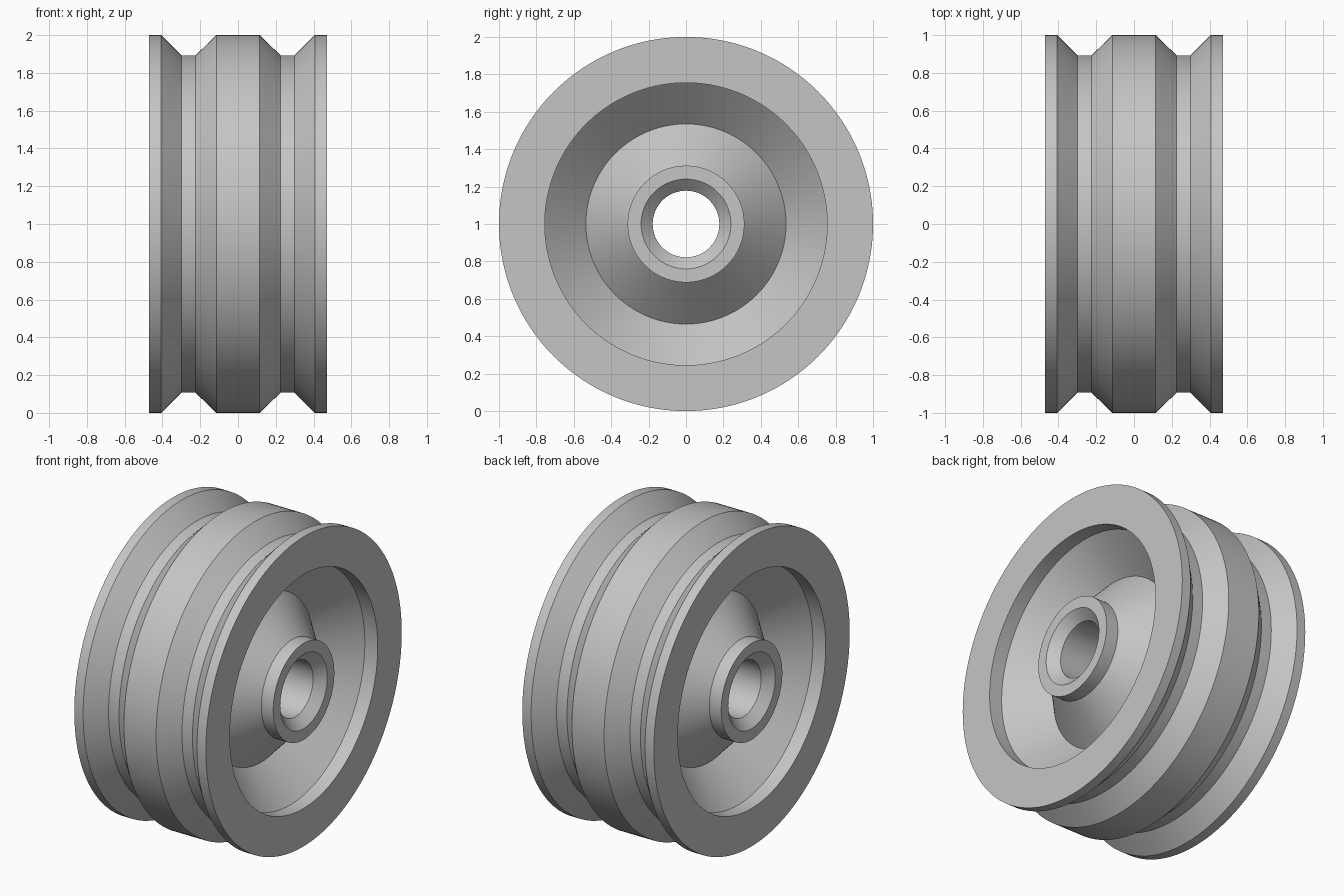
import bpy, bmesh
from math import cos, sin, tau, radians

default = bpy.data.objects.get("Cube")
if default:
    bpy.data.objects.remove(default, do_unlink=True)

SEGMENTS = 160

# Half cross-section (axial x, radius), from the tread round to the bore
half = [
    (0.115, 1.0), (0.225, 0.893), (0.30, 0.893), (0.407, 1.0),  # V groove
    (0.47, 1.0), (0.47, 0.755),                                 # rim face
    (0.378, 0.755), (0.17, 0.535), (0.385, 0.312),              # dished web
    (0.47, 0.312), (0.47, 0.24), (0.412, 0.178),                # hub and bore chamfer
]
profile = half + [(-x, r) for x, r in reversed(half)]


def revolve(name, profile, material):
    """Turn a closed profile about the x axis, with the axle at z = 1."""
    bm = bmesh.new()
    rings = []
    for i in range(SEGMENTS):
        a = tau * i / SEGMENTS
        rings.append([bm.verts.new((x, r * sin(a), 1 + r * cos(a))) for x, r in profile])
    n = len(profile)
    for i, ring in enumerate(rings):
        following = rings[(i + 1) % SEGMENTS]
        for j in range(n):
            k = (j + 1) % n
            bm.faces.new((ring[j], ring[k], following[k], following[j]))
    bmesh.ops.recalc_face_normals(bm, faces=bm.faces[:])
    mesh = bpy.data.meshes.new(name)
    bm.to_mesh(mesh)
    bm.free()
    mesh.materials.append(material)
    obj = bpy.data.objects.new(name, mesh)
    bpy.context.collection.objects.link(obj)
    return obj


# Plain grey metal
grey = bpy.data.materials.new("grey_metal")
grey.use_nodes = True
colour = (0.56, 0.56, 0.56, 1)
grey.diffuse_color = colour
grey.node_tree.nodes["Principled BSDF"].inputs["Base Color"].default_value = colour

# Double-grooved wheel
wheel = revolve("grooved_wheel", profile, grey)
bpy.ops.object.select_all(action="DESELECT")
wheel.select_set(True)
bpy.context.view_layer.objects.active = wheel
bpy.ops.object.shade_smooth_by_angle(angle=radians(30))
